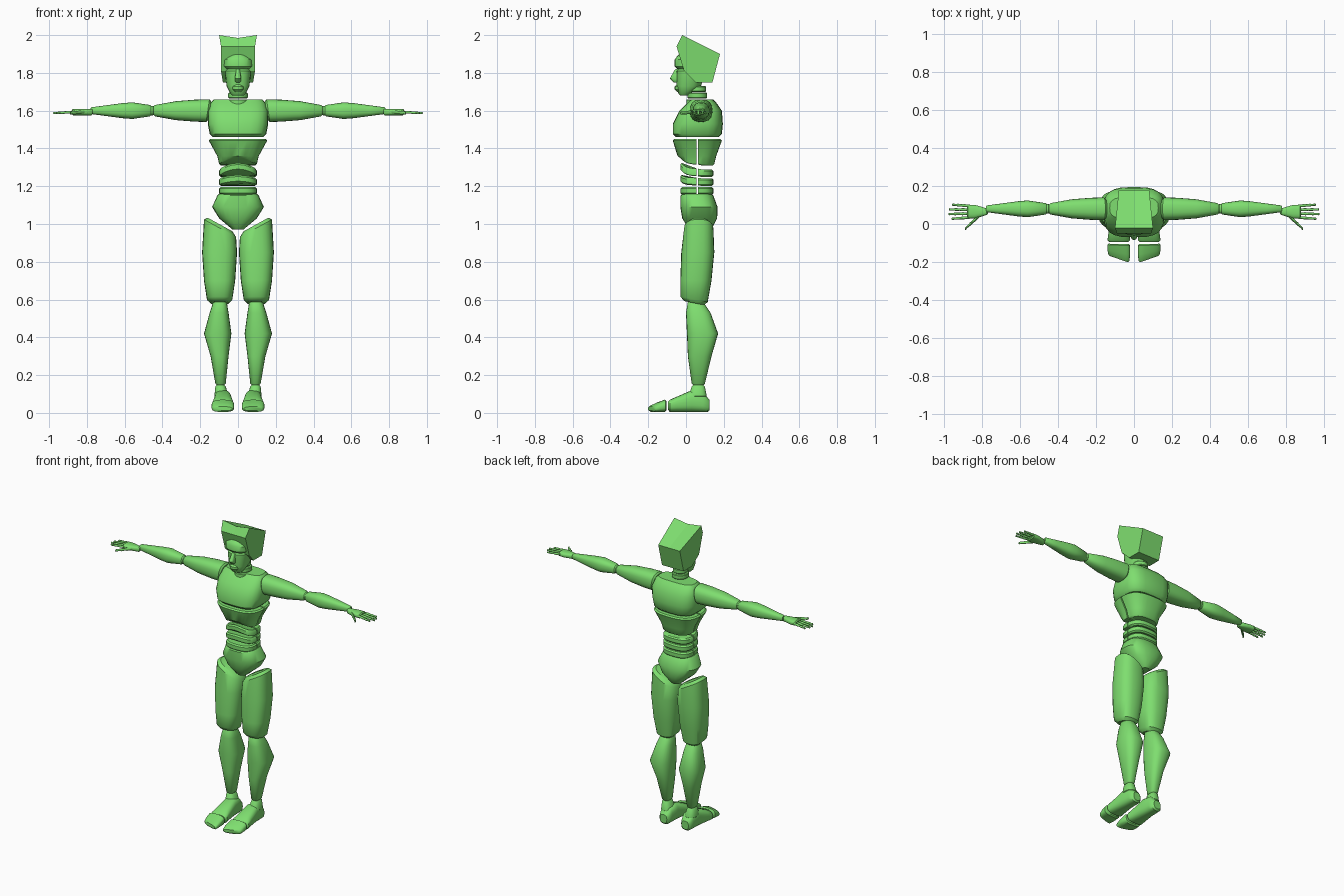
import bpy, bmesh
from math import sin, cos, tau, copysign, radians
from mathutils import Vector

default_cube = bpy.data.objects.get("Cube")
if default_cube:
    bpy.data.objects.remove(default_cube, do_unlink=True)

COLOUR = (.21, .73, .16, 1)
green = bpy.data.materials.new("leaf_green")
green.use_nodes = True
green.diffuse_color = COLOUR
shader = next(node for node in green.node_tree.nodes if node.type == 'BSDF_PRINCIPLED')
shader.inputs["Base Color"].default_value = COLOUR

ARM_Y, ARM_Z, LEG_X, SPLIT_Y = .08, 1.6, .08, .06


def finish(name, bm, smooth=True):
    bmesh.ops.recalc_face_normals(bm, faces=bm.faces)
    mesh = bpy.data.meshes.new(name)
    bm.to_mesh(mesh)
    bm.free()
    mesh.materials.append(green)
    part = bpy.data.objects.new(name, mesh)
    bpy.context.collection.objects.link(part)
    if smooth:
        bpy.ops.object.select_all(action='DESELECT')
        part.select_set(True)
        bpy.context.view_layer.objects.active = part
        bpy.ops.object.shade_smooth_by_angle(angle=radians(40))


def skin(bm, rings):
    """Join matching rings of vertices into a closed tube."""
    for ring, following in zip(rings, rings[1:]):
        for i in range(len(ring)):
            bm.faces.new((ring[i - 1], ring[i], following[i], following[i - 1]))
    bm.faces.new(rings[0])
    bm.faces.new(rings[-1])


def round_ends(rows, rim):
    """Add a smaller ring at each end so that the rims are soft."""
    def inner(row):
        t, a, b, c, d = row
        return [t, a + rim, b - rim, c + rim, d - rim]

    def shifted(row, amount):
        return [row[0] + amount, *row[1:]]

    step = copysign(rim, rows[-1][0] - rows[0][0])
    return [inner(rows[0]), shifted(rows[0], step), *rows[1:-1],
            shifted(rows[-1], -step), inner(rows[-1])]


def loft(name, rows, axis='z', power=2.5, sides=24, rim=.01, warp=None, flip=1, keep=None):
    """Each row is (position on axis, low a, high a, low b, high b)."""
    bm = bmesh.new()
    rings = []
    for t, a_low, a_high, b_low, b_high in round_ends(rows, rim):
        ring = []
        for i in range(sides):
            c, s = cos(tau * i / sides), sin(tau * i / sides)
            a = (a_low + a_high + (a_high - a_low) * copysign(abs(c) ** (2 / power), c)) / 2
            b = (b_low + b_high + (b_high - b_low) * copysign(abs(s) ** (2 / power), s)) / 2
            point = Vector({'z': (a, b, t), 'x': (t, a, b), 'y': (a, t, b)}[axis])
            if warp:
                warp(point)
            point.x *= flip
            ring.append(bm.verts.new(point))
        rings.append(ring)
    skin(bm, rings)
    if keep:  # keep one side of the front and back split
        geometry = bm.verts[:] + bm.edges[:] + bm.faces[:]
        cut = bmesh.ops.bisect_plane(bm, geom=geometry, clear_outer=True,
                                     plane_co=(0, SPLIT_Y + keep * .004, 0),
                                     plane_no=(0, -keep, 0))
        rim_edges = [e for e in cut["geom_cut"] if isinstance(e, bmesh.types.BMEdge)]
        bmesh.ops.holes_fill(bm, edges=rim_edges)
    finish(name, bm)


# Cross-sections for each kind of body part
def body(z, half, front, back):
    return z, -half, half, front, back


def leg(z, inner, outer, front, back):
    return z, inner, outer, front, back


def arm(x, radius):
    return x, ARM_Y - radius, ARM_Y + radius, ARM_Z - radius, ARM_Z + radius


def sole(y, half, top):
    return y, LEG_X - half, LEG_X + half, .005, top


# Head, nose and neck
loft("head", [body(z=1.68, half=.04, front=-.04, back=.02),
              body(z=1.73, half=.06, front=-.05, back=.08),
              body(z=1.82, half=.07, front=-.05, back=.1)])
loft("forehead", [body(z=1.82, half=.08, front=-.06, back=.1),
                  body(z=1.87, half=.08, front=-.06, back=.1),
                  body(z=1.9, half=.06, front=-.05, back=.09)], rim=.015)
loft("nose", [body(z=1.75, half=.015, front=-.07, back=-.03),
              body(z=1.77, half=.017, front=-.085, back=-.03),
              body(z=1.82, half=.01, front=-.06, back=-.03)], rim=.004, sides=12)
loft("mouth", [body(z=1.7, half=.03, front=-.06, back=0),
               body(z=1.74, half=.03, front=-.06, back=0)], rim=.012, sides=16)
for i, part in enumerate(("lower", "middle", "upper")):
    bottom, radius = 1.63 + i * .035, .058 - i * .006
    loft(part + "_neck", [body(z, radius, SPLIT_Y - radius, SPLIT_Y + radius)
                          for z in (bottom, bottom + .03)], power=2, rim=.004)

# Angular block of hair with a dipped centre line
outline = [(.1, -.02, 2), (.09, -.05, 1.94), (.09, -.01, 1.81),
           (.08, .05, 1.75), (.08, .14, 1.75), (.08, .18, 1.9)]
bm = bmesh.new()
strips = []
for side in (-1, 0, 1):
    strips.append([bm.verts.new((side * x, y, z)) for x, y, z in outline])
strips[1][0].co.z -= .015
skin(bm, strips)
finish("hair", bm, smooth=False)

# Chest
loft("chest", [body(z=1.46, half=.15, front=-.07, back=.19),
               body(z=1.53, half=.16, front=-.07, back=.195),
               body(z=1.6, half=.16, front=-.035, back=.19),
               body(z=1.66, half=.145, front=.01, back=.16)], power=3.2, rim=.017)


# Ribs and abdomen, split into front and back halves with arched fronts
def arch(height, limit):
    def warp(point):
        if point.y < SPLIT_Y and point.z < limit:
            point.z += height * max(0, 1 - (point.x / .1) ** 2)
    return warp


bands = [("ribs", arch(height=.035, limit=1.33),
          [body(z=1.31, half=.1, front=-.03, back=.15),
           body(z=1.36, half=.11, front=-.045, back=.16),
           body(z=1.45, half=.155, front=-.07, back=.19)])]
for i, part in enumerate(("lower", "middle", "upper")):
    bottom = 1.155 + i * .047
    rows = [body(z, half=.1, front=-.03, back=.145) for z in (bottom, bottom + .04)]
    bands.append((part + "_abdomen", arch(height=i * .017, limit=2), rows))
for name, warp, rows in bands:
    for half, keep in (("front", -1), ("back", 1)):
        loft(f"{name}_{half}", rows, power=2.8, sides=32, rim=.008, warp=warp, keep=keep)

# Pelvis
loft("pelvis", [body(z=.97, half=.04, front=.01, back=.14),
                body(z=1.03, half=.1, front=-.02, back=.165),
                body(z=1.09, half=.137, front=-.03, back=.167),
                body(z=1.16, half=.11, front=-.03, back=.145)])


# Slanted ends of thighs, toes and shoulders
def slant_thigh(point):
    if point.z > .95:
        point.z += (point.x - .1) * .55
    elif point.z < .64:
        point.z -= (point.y - .05) * .2


def slant_toes(point):
    point.y += (point.x - LEG_X) * max(0, -.1 - point.y) * 4


def slant_shoulder(point):
    if point.x < .2:
        point.x -= (point.z - ARM_Z) * .15


for side, flip in (("left", 1), ("right", -1)):
    # Legs
    loft(side + "_thigh", [leg(z=.58, inner=.03, outer=.165, front=-.03, back=.115),
                           leg(z=.7, inner=.015, outer=.18, front=-.03, back=.135),
                           leg(z=.85, inner=.005, outer=.19, front=-.025, back=.15),
                           leg(z=1, inner=.01, outer=.18, front=-.01, back=.145)],
         rim=.02, warp=slant_thigh, flip=flip)
    loft(side + "_shin", [leg(z=.145, inner=.065, outer=.12, front=.03, back=.1),
                          leg(z=.3, inner=.05, outer=.145, front=.01, back=.135),
                          leg(z=.42, inner=.035, outer=.18, front=.005, back=.17),
                          leg(z=.53, inner=.05, outer=.15, front=0, back=.13),
                          leg(z=.6, inner=.06, outer=.13, front=.01, back=.09)], flip=flip)

    # Feet
    loft(side + "_ankle", [leg(z=.08, inner=.05, outer=.125, front=.015, back=.11),
                           leg(z=.15, inner=.065, outer=.12, front=.03, back=.1)], flip=flip)
    loft(side + "_foot", [sole(y=.125, half=.035, top=.08), sole(y=.09, half=.042, top=.11),
                          sole(y=.03, half=.045, top=.12), sole(y=-.05, half=.055, top=.085),
                          sole(y=-.095, half=.06, top=.07)], 'y', power=2.8, flip=flip)
    loft(side + "_toes", [sole(y=-.105, half=.06, top=.07), sole(y=-.15, half=.06, top=.055),
                          sole(y=-.185, half=.055, top=.04)],
         'y', power=3, warp=slant_toes, rim=.007, flip=flip)

    # Arms
    loft(side + "_upper_arm", [arm(x=.15, radius=.06), arm(x=.23, radius=.058),
                               arm(x=.33, radius=.05), arm(x=.45, radius=.03)],
         'x', warp=slant_shoulder, flip=flip)
    loft(side + "_elbow", [arm(x=.44, radius=.025), arm(x=.48, radius=.025)], 'x', flip=flip)
    loft(side + "_forearm", [arm(x=.46, radius=.03), arm(x=.56, radius=.044),
                             arm(x=.61, radius=.04), arm(x=.7, radius=.028),
                             arm(x=.78, radius=.018)], 'x', rim=.005, flip=flip)

    # Hands: flat palm, then jointed fingers fanning out
    palm = []
    for x, half in ((.77, .017), (.8, .025), (.84, .036), (.88, .036)):
        palm.append((x, .065 - half, .065 + half, 1.575, 1.61))
    loft(side + "_palm", palm, 'x', rim=.006, flip=flip)
    digits = [("thumb", .81, .048, .89, -.025, .012)]
    for i, finger in enumerate(("index", "middle", "ring", "little")):
        length = .12 - abs(i - 1.4) * .017
        digits.append((finger + "_finger", .865, .035 + i * .02,
                       .865 + length, .027 + i * .025, .009))
    for name, root_x, root_y, tip_x, tip_y, radius in digits:
        rows = []
        steps = 12
        for i in range(steps + 1):
            k = i / steps
            r = radius * (1 - k * .3) * (.9 + .1 * cos(tau * k * 3))
            x, y = root_x + (tip_x - root_x) * k, root_y + (tip_y - root_y) * k
            z = 1.594 - k * .007
            rows.append((x, y - r, y + r, z - r, z + r))
        loft(f"{side}_{name}", rows, 'x', power=2, sides=10, rim=.003, flip=flip)
